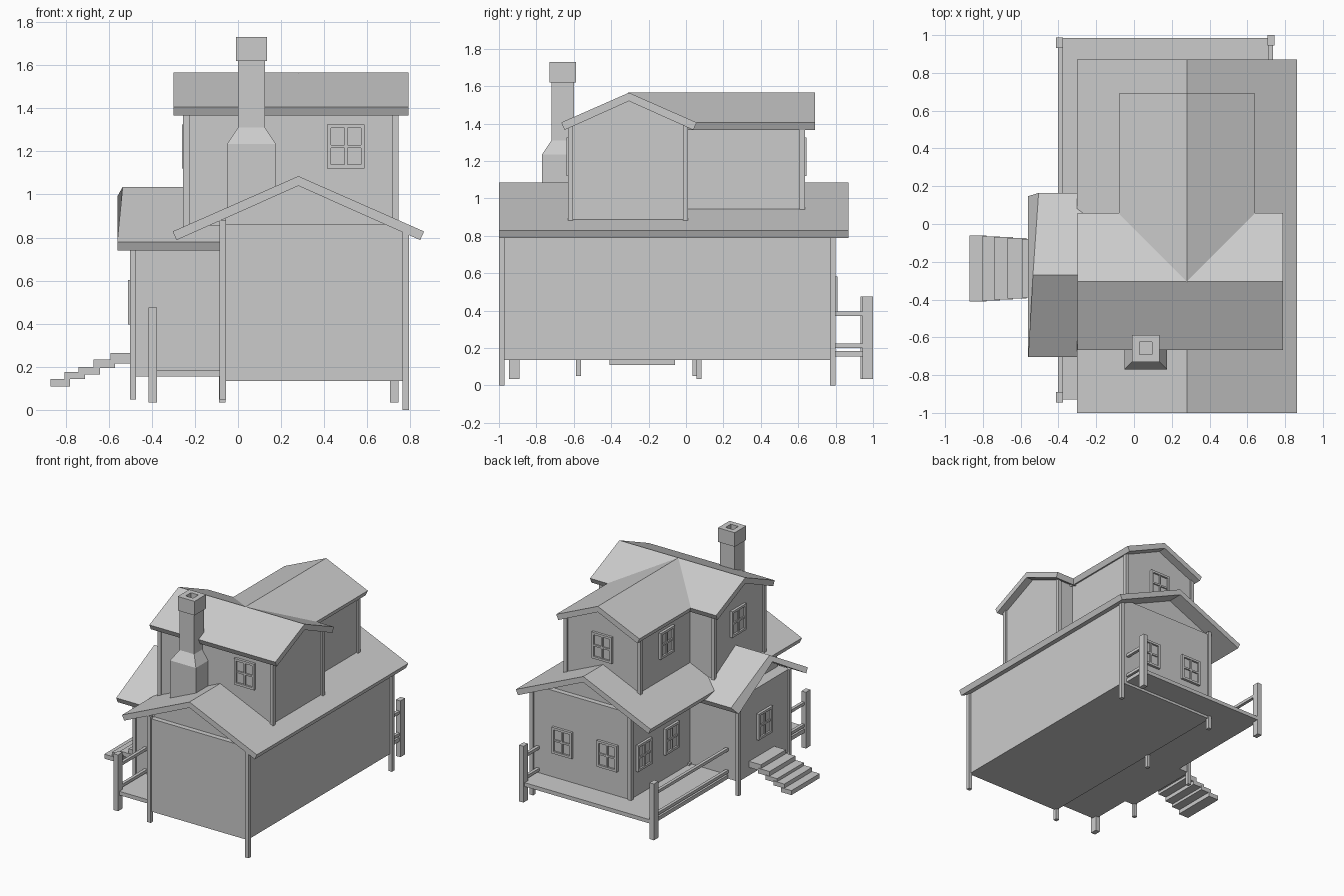
import bpy, bmesh
from math import pi
from mathutils import Matrix, Vector

if "Cube" in bpy.data.objects:
    bpy.data.objects.remove(bpy.data.objects["Cube"])


def make(name, bm):
    bmesh.ops.recalc_face_normals(bm, faces=bm.faces)
    me = bpy.data.meshes.new(name)
    bm.to_mesh(me)
    bm.free()
    ob = bpy.data.objects.new(name, me)
    bpy.context.collection.objects.link(ob)
    return ob


def add_box(bm, x0, x1, y0, y1, z0, z1):
    m = Matrix.Translation(((x0 + x1) / 2, (y0 + y1) / 2, (z0 + z1) / 2)) @ \
        Matrix.Diagonal((x1 - x0, y1 - y0, z1 - z0, 1))
    bmesh.ops.create_cube(bm, size=1, matrix=m)


def boxes(name, *dims):
    bm = bmesh.new()
    for d in dims:
        add_box(bm, *d)
    return make(name, bm)


def prism(name, pts, axis, a, b):
    """Extrude a (side, z) profile along 'x' or 'y' from a to b."""
    bm = bmesh.new()
    place = (lambda u, z: (a, u, z)) if axis == 'x' else (lambda u, z: (u, a, z))
    f = bm.faces.new([bm.verts.new(place(*p)) for p in pts])
    r = bmesh.ops.extrude_face_region(bm, geom=[f])
    vs = [v for v in r['geom'] if isinstance(v, bmesh.types.BMVert)]
    d = Vector((b - a, 0, 0) if axis == 'x' else (0, b - a, 0))
    bmesh.ops.translate(bm, verts=vs, vec=d)
    return make(name, bm)


def roof(name, c, half, apex, s, axis, a, b):
    e, i = apex - s * half, half - 0.018
    pts = [(c - half, e), (c, apex), (c + half, e),
           (c + i, e - 0.04), (c, apex - 0.045), (c - i, e - 0.04)]
    return prism(name, pts, axis, a, b)


def gable_walls(name, u0, u1, z0, c, apex, s, axis, a, b):
    t = apex - 0.03
    pts = [(u0, z0), (u1, z0), (u1, t - s * (u1 - c)), (c, t), (u0, t - s * (c - u0))]
    return prism(name, pts, axis, a, b)


def posts(name, w, items):
    boxes(name, *[(x - w, x + w, y - w, y + w, z0, z1) for x, y, z0, z1 in items])


def window(name, x, y, z, angle):
    bm = bmesh.new()
    w, h, f = 0.0875, 0.1025, 0.018
    for s in (-1, 1):
        add_box(bm, *sorted((s * w, s * (w - f))), -0.02, 0.01, -h, h)
        add_box(bm, -w, w, -0.02, 0.01, *sorted((s * h, s * (h - f))))
    add_box(bm, -0.007, 0.007, -0.016, 0.01, -h, h)
    add_box(bm, -w, w, -0.016, 0.01, -0.007, 0.007)
    add_box(bm, -w, w, -0.006, 0.01, -h, h)
    bm.transform(Matrix.Translation((x, y, z)) @ Matrix.Rotation(angle, 4, 'Z'))
    make(name, bm)


S = 0.44

# Ground floor with recessed gable ends
boxes("main_walls", (-0.07, 0.775, -0.99, 0.79, 0.135, 0.86))
gable_walls("main_gable", -0.06, 0.76, 0.80, 0.28, 1.085, S, 'y', -0.95, 0.75)
roof("main_roof", 0.28, 0.583, 1.085, S, 'y', -1.0, 0.87)
posts("main_corner_posts", 0.015, [
    (-0.07, -0.985, 0.05, 0.88), (0.777, -0.985, 0.0, 0.84),
    (0.777, 0.785, 0.0, 0.84), (-0.07, 0.785, 0.05, 0.88)])

# Upper floor: cross block and back wing
gable_walls("upper_walls", -0.62, 0.0, 0.855, -0.31, 1.565, S, 'x', -0.24, 0.73)
roof("upper_roof", -0.305, 0.362, 1.565, S, 'x', -0.30, 0.79)
gable_walls("upper_wing_walls", -0.035, 0.6, 0.92, 0.28, 1.565, S, 'y', -0.1, 0.625)
roof("upper_wing_roof", 0.28, 0.36, 1.565, S, 'y', -0.31, 0.69)
posts("upper_corner_posts", 0.014, [
    (x, y, z, 1.41) for x, z in ((-0.24, 0.85), (0.731, 0.88)) for y in (-0.617, -0.003)])
posts("upper_wing_posts", 0.014, [(x, 0.622, 0.94, 1.41) for x in (-0.037, 0.599)])

# Entrance wing, its roof end leaning back towards the rear
boxes("entrance_walls", (-0.49, -0.07, -0.58, 0.05, 0.155, 0.80))
gable_walls("entrance_gable", -0.56, 0.03, 0.78, -0.27, 1.035, 0.586, 'x', -0.40, -0.1)
ent = roof("entrance_roof", -0.27, 0.435, 1.035, 0.586, 'x', -0.56, -0.06)
for v in ent.data.vertices:
    if v.co.x < -0.5:
        if v.co.z > 1.0:
            v.co.x = -0.535
        elif v.co.y > 0.155:
            v.co.x = -0.505
posts("entrance_posts", 0.014, [
    (-0.487, -0.575, 0.05, 0.80), (-0.487, 0.05, 0.05, 0.80),
    (-0.073, 0.07, 0.035, 0.2)])

# Chimney: base, shoulder, stack and hollow cap
bm = bmesh.new()
rings = [(-0.05, 0.175, -0.77, -0.605, 0.93), (-0.05, 0.175, -0.77, -0.605, 1.235),
         (0.0, 0.125, -0.72, -0.6, 1.31), (0.0, 0.125, -0.72, -0.6, 1.62),
         (-0.01, 0.135, -0.73, -0.588, 1.62), (-0.01, 0.135, -0.73, -0.588, 1.73),
         (0.03, 0.095, -0.69, -0.625, 1.73), (0.03, 0.095, -0.69, -0.625, 1.66)]
loops = [[bm.verts.new((x, y, z)) for x, y in ((a, c), (b, c), (b, d), (a, d))]
         for a, b, c, d, z in rings]
for p, q in zip(loops, loops[1:]):
    for i in range(4):
        j = (i + 1) % 4
        bm.faces.new((p[i], p[j], q[j], q[i]))
bm.faces.new(loops[0])
bm.faces.new(loops[-1])
make("chimney", bm)

# Decks and railings
boxes("deck", (-0.40, -0.07, -0.93, -0.58, 0.155, 0.185),
      (-0.40, -0.07, 0.05, 0.985, 0.155, 0.185),
      (-0.07, 0.735, 0.79, 0.985, 0.155, 0.185))
boxes("rail_posts", *[(x - 0.019, x + 0.019, y - 0.028, y + 0.028, 0.035, 0.475)
                      for x, y in ((-0.395, -0.918), (-0.395, 0.96), (0.725, 0.972))])
rails = [(x - 0.012, x + 0.012, y0, y1, z, z + 0.023)
         for x, y0, y1 in ((-0.39, -0.91, -0.58), (-0.39, 0.05, 0.95), (0.725, 0.79, 0.96))
         for z in (0.20, 0.372)]
boxes("rails", *rails)

# Entrance steps, slightly wider towards the bottom
steps = [(-0.87, -0.78, 0.11, 0.145), (-0.805, -0.71, 0.143, 0.177),
         (-0.74, -0.64, 0.165, 0.20), (-0.67, -0.57, 0.195, 0.235),
         (-0.592, -0.49, 0.217, 0.265)]
boxes("steps", *[(a, b, -0.41 + 0.005 * i, -0.06 - 0.005 * i, c, d)
                 for i, (a, b, c, d) in enumerate(steps)])

# Windows
L = -pi / 2
for n, x, y, z, r in [
        ("front_upper", 0.5, -0.62, 1.223, 0), ("back_upper", 0.28, 0.625, 1.223, pi),
        ("wing_side", -0.035, 0.3, 1.223, L), ("upper_side", -0.24, -0.29, 1.223, L),
        ("back_lower_a", 0.51, 0.79, 0.48, pi), ("back_lower_b", 0.12, 0.79, 0.48, pi),
        ("side_lower_a", -0.07, 0.63, 0.48, L), ("side_lower_b", -0.07, 0.29, 0.48, L),
        ("entrance", -0.49, -0.26, 0.5, L)]:
    window(n + "_window", x, y, z, r)
